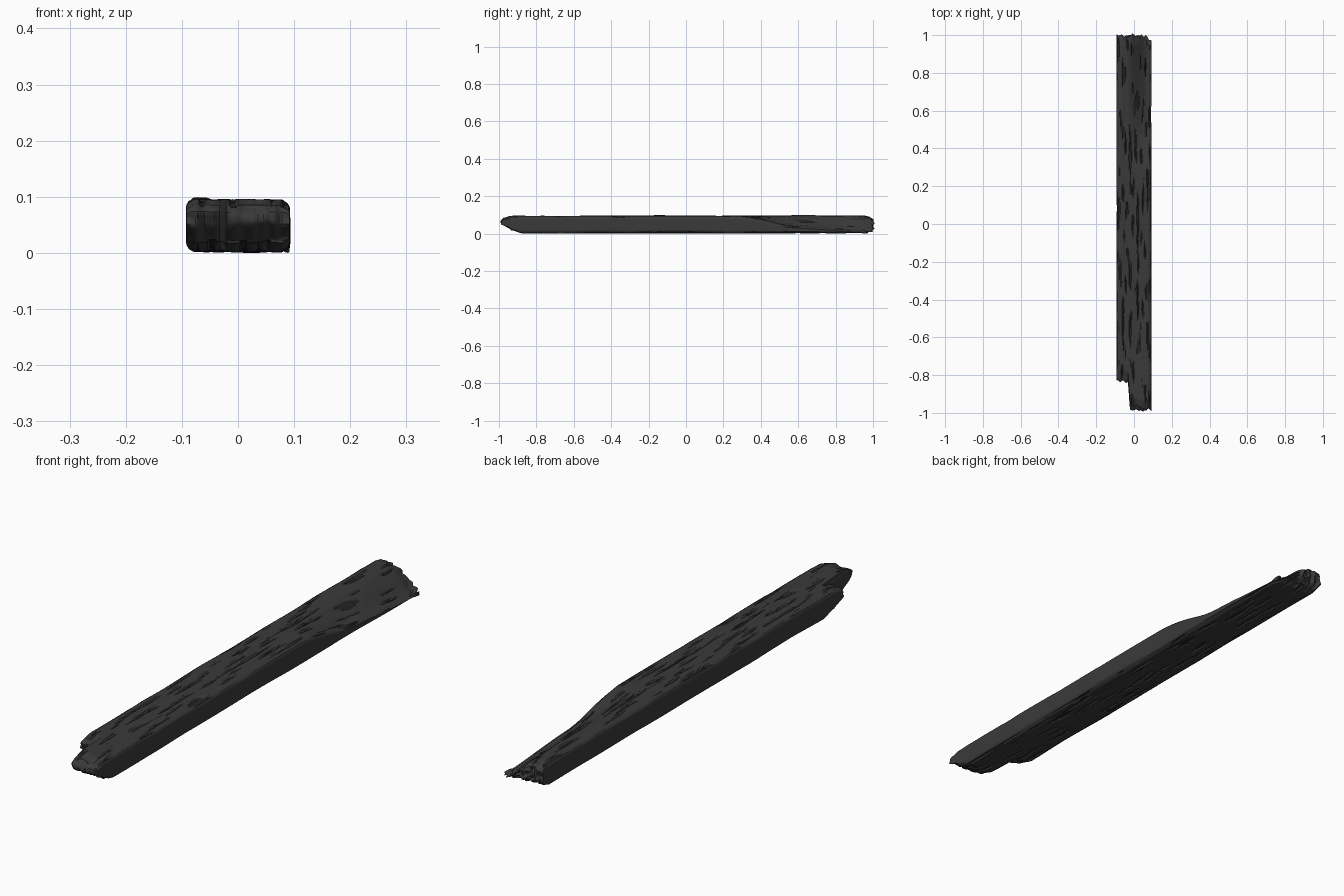
import bpy, bmesh
from mathutils import Vector, noise

cube = bpy.data.objects.get("Cube")
if cube:
    bpy.data.objects.remove(cube)

NX, NY, NZ = 56, 300, 16          # cells across, along and up the beam
HALF_W, TOP, BOTTOM = 0.092, 0.098, 0.006


def material(name, value):
    m = bpy.data.materials.new(name)
    m.use_nodes = True
    color = (value, value, value, 1)
    m.diffuse_color = color
    bsdf = m.node_tree.nodes["Principled BSDF"]
    bsdf.inputs["Base Color"].default_value = color
    bsdf.inputs["Roughness"].default_value = 0.9
    return m


def smooth(a, b, x):
    t = min(max((x - a) / (b - a), 0), 1)
    return t * t * (3 - 2 * t)


def n(x, y, z=0.0):
    return noise.noise(Vector((x, y, z)))


def grain(x, y, side):
    """Depth of the long weathered cracks, from 0 to 1."""
    wander = x + 0.006 * n(x * 8, y * 4, side)
    crack = n(wander * 75, y * 7, side * 9)
    return smooth(0.12, 0.5, crack)


def front_end(x, z):
    """Broken front: short tongue on one half, undercut below."""
    y = -0.83 + 0.012 * n(x * 60, 3) - 0.155 * smooth(-0.034, -0.02, x)
    y += 0.055 * smooth(0.055, 0.0, z) + 0.02 * smooth(0.075, 0.1, z)
    return y + 0.014 * n(x * 30, z * 30, 5)


def back_end(x, z):
    """Splintered, rounded back."""
    y = 0.995 - 0.03 * smooth(0.05, 0.1, x) + 0.012 * n(x * 70, 8)
    return y - 0.02 * smooth(0.03, 0.05, abs(z - 0.052)) + 0.012 * n(x * 50, z * 50, 2)


def top_height(x, y):
    """Level top that wears away toward the back left edge."""
    wear = 0.055 * smooth(0.27, 0.6, y) + 0.028 * smooth(0.55, 1.0, y)
    across = smooth(-0.045, 0.085, x)
    ridge = 0.004 * smooth(-0.045, -0.06, x) * (0.5 + n(3, y * 4))
    return TOP - wear * across + ridge + 0.002 * n(x * 20, y * 5)


def place(i, j, k):
    u, t, v = 2 * i / NX - 1, j / NY, k / NZ
    x0, z0 = u * HALF_W, TOP * v
    a, b = front_end(x0, z0), back_end(x0, z0)
    y = a + (b - a) * t
    top = top_height(x0, y)
    low = BOTTOM + 0.004 * n(x0 * 15, y * 4, 4)
    # cracks only cut the worn top and underside
    edge = 1 - smooth(0.93, 1, abs(u))
    if k == NZ:
        top -= 0.0055 * grain(x0, y, 1) * (0.35 + 0.65 * edge)
    if k == 0:
        low += 0.006 * grain(x0, y, 2) * edge
    # taper both ends and round the long edges
    low += 0.016 * smooth(0.06, 0, y - a) + 0.008 * smooth(0.03, 0, b - y)
    top -= 0.010 * smooth(0.04, 0, y - a) + 0.006 * smooth(0.03, 0, b - y)
    shoulder = 0.012 * smooth(0.88, 1, abs(u))
    z = low + shoulder * 0.5 + (top - low - shoulder) * v
    corner = smooth(0.8, 1, abs(2 * v - 1))
    x = x0 * (1 - 0.05 * corner * abs(u)) + 0.0018 * n(u, y * 6, 7) * abs(u)
    return (x, y, z)


# Beam: a gridded block whose surface points are shaped by place()
bm = bmesh.new()
points = {}


def point(*key):
    if key not in points:
        points[key] = bm.verts.new(place(*key))
    return points[key]


def sheet(count_a, count_b, at, side, flip):
    for a in range(count_a):
        for b in range(count_b):
            ring = [(a, b), (a + 1, b), (a + 1, b + 1), (a, b + 1)]
            if flip:
                ring.reverse()
            face = bm.faces.new([point(*at(*c)) for c in ring])
            if side:
                x = (2 * (a + 0.5) / NX - 1) * HALF_W
                y = face.calc_center_median().y
                face.material_index = int(grain(x, y, side) > 0.55)


sheet(NX, NY, lambda a, b: (a, b, NZ), 1, False)
sheet(NX, NY, lambda a, b: (a, b, 0), 2, True)
sheet(NY, NZ, lambda a, b: (NX, a, b), 0, False)
sheet(NY, NZ, lambda a, b: (0, a, b), 0, True)
sheet(NX, NZ, lambda a, b: (a, 0, b), 0, False)
sheet(NX, NZ, lambda a, b: (a, NY, b), 0, True)

# Rest the beam on the floor
lowest = min(v.co.z for v in bm.verts)
bmesh.ops.translate(bm, verts=bm.verts, vec=(0, 0, -lowest))

mesh = bpy.data.meshes.new("weathered_beam")
bm.to_mesh(mesh)
bm.free()
mesh.materials.append(material("charred grey wood", 0.042))
mesh.materials.append(material("dark wood crack", 0.018))
beam = bpy.data.objects.new("weathered_beam", mesh)
bpy.context.collection.objects.link(beam)
bpy.context.view_layer.objects.active = beam
beam.select_set(True)
bpy.ops.object.shade_smooth_by_angle(angle=0.6)
